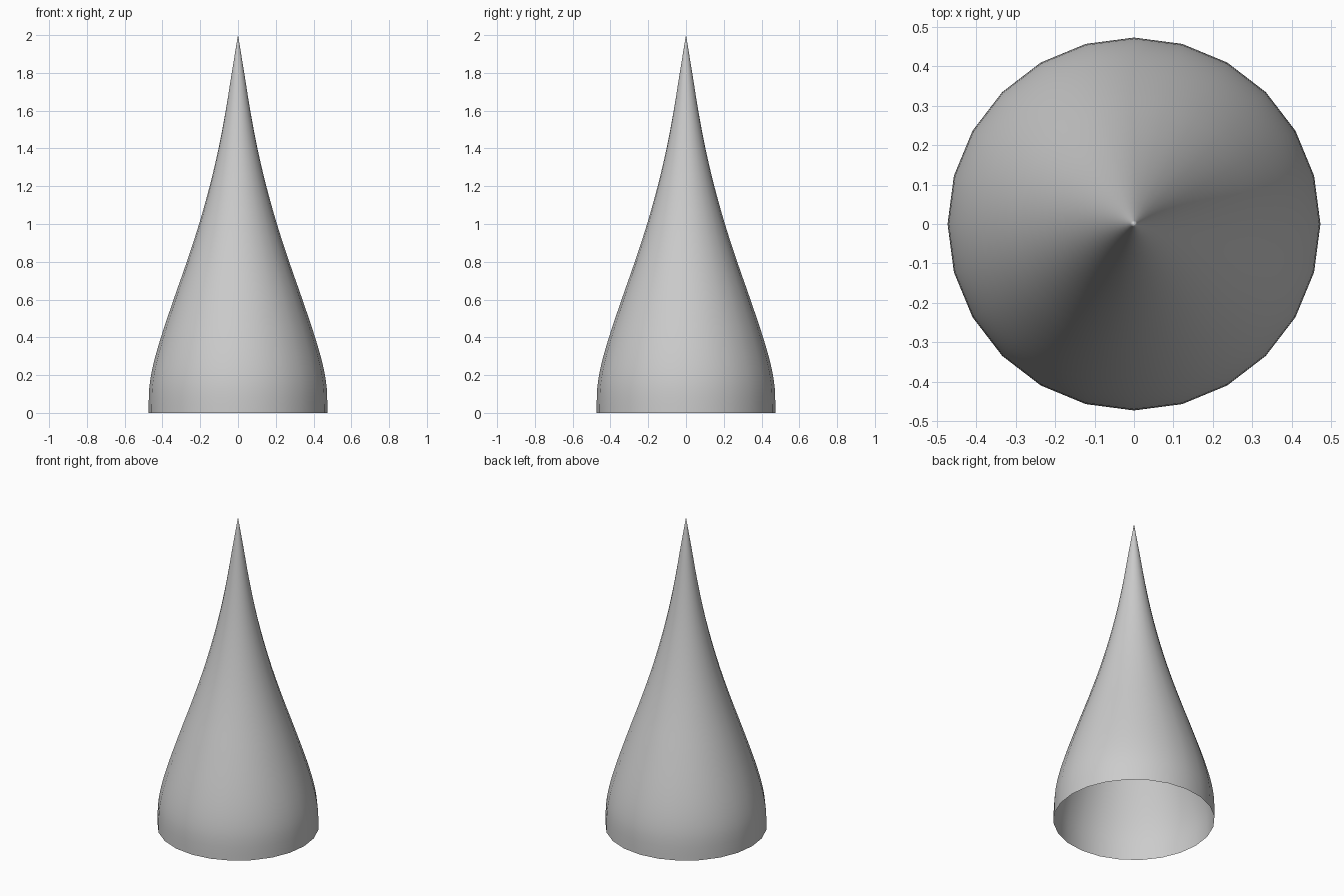
import bpy, bmesh, math

if "Cube" in bpy.data.objects:
    bpy.data.objects.remove(bpy.data.objects["Cube"])

SIDES = 24
# Silhouette: radius, height
profile = [(0.473, 0.0), (0.470, 0.13), (0.450, 0.25), (0.408, 0.40), (0.341, 0.60),
           (0.271, 0.80), (0.206, 1.0), (0.150, 1.2), (0.103, 1.4),
           (0.065, 1.6), (0.033, 1.8), (0.0, 2.0)]


def smooth_profile(pts, steps=3):
    """Catmull-Rom refinement of the silhouette."""
    out = []
    for i in range(len(pts) - 1):
        a, b, c, d = (pts[max(i - 1, 0)], pts[i], pts[i + 1], pts[min(i + 2, len(pts) - 1)])
        for s in range(steps):
            t = s / steps
            out.append(tuple(0.5 * (2 * q + (r - p) * t + (2 * p - 5 * q + 4 * r - w) * t * t
                                    + (3 * q - p - 3 * r + w) * t ** 3)
                             for p, q, r, w in zip(a, b, c, d)))
    return out


# Tapered spike: lathed shell, open at the base
bm = bmesh.new()
rings = [[bm.verts.new((r * math.cos(2 * math.pi * k / SIDES),
                        r * math.sin(2 * math.pi * k / SIDES), z)) for k in range(SIDES)]
         for r, z in smooth_profile(profile)]
tip = bm.verts.new((0, 0, 2))
for low, high in zip(rings, rings[1:]):
    for k in range(SIDES):
        n = (k + 1) % SIDES
        bm.faces.new((low[k], low[n], high[n], high[k]))
for k in range(SIDES):
    bm.faces.new((rings[-1][k], rings[-1][(k + 1) % SIDES], tip))
for f in bm.faces:
    f.smooth = True

mesh = bpy.data.meshes.new("tapered_spike")
bm.to_mesh(mesh)
bm.free()
spike = bpy.data.objects.new("tapered_spike", mesh)
bpy.context.collection.objects.link(spike)
